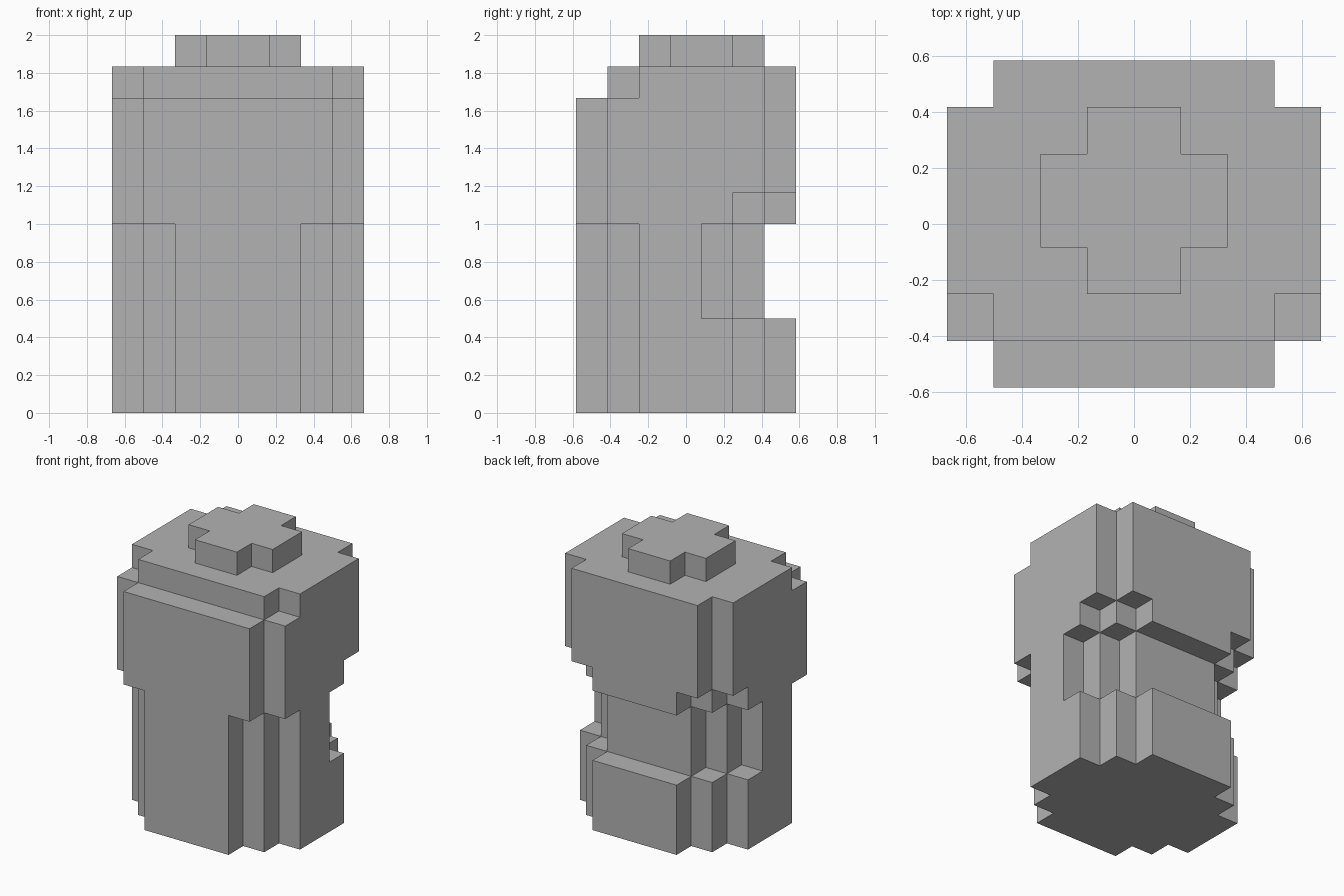
import bpy
import bmesh

U = 1 / 6  # one block

cube = bpy.data.objects.get("Cube")
if cube:
    bpy.data.objects.remove(cube, do_unlink=True)

grey = bpy.data.materials.new("plain_grey")
grey.use_nodes = True
colour = (0.45, 0.45, 0.45, 1)
grey.diffuse_color = colour
grey.node_tree.nodes["Principled BSDF"].inputs["Base Color"].default_value = colour


def stepped_outline(tiers):
    """Mirrored outline from (half width, front, back) tiers, narrow to wide."""
    right = []
    for i, (w, front, back) in enumerate(tiers):
        right.append((w, front))
        if i + 1 < len(tiers):
            right.append((w, tiers[i + 1][1]))
    for i in reversed(range(len(tiers))):
        w, front, back = tiers[i]
        if i + 1 < len(tiers):
            right.append((w, tiers[i + 1][2]))
        right.append((w, back))
    return right + [(-x, y) for x, y in reversed(right)]


def add_section(name, bottom, top, tiers):
    """Extrude a stepped outline between two heights, in blocks."""
    bm = bmesh.new()
    verts = [bm.verts.new((x * U, y * U, bottom * U))
             for x, y in stepped_outline(tiers)]
    base = bm.faces.new(verts)
    side = bmesh.ops.extrude_face_region(bm, geom=[base], use_keep_orig=True)
    raised = [g for g in side["geom"] if isinstance(g, bmesh.types.BMVert)]
    bmesh.ops.translate(bm, verts=raised, vec=(0, 0, (top - bottom) * U))
    bmesh.ops.recalc_face_normals(bm, faces=bm.faces)
    mesh = bpy.data.meshes.new(name)
    bm.to_mesh(mesh)
    bm.free()
    mesh.materials.append(grey)
    obj = bpy.data.objects.new(name, mesh)
    bpy.context.collection.objects.link(obj)
    return obj


# Lower body and the recessed waist behind it
add_section("lower_body", 0, 3, [(2, -3.5, 3.5), (3, -2.5, 2.5), (4, -1.5, 1.5)])
add_section("waist", 3, 6, [(2, -3.5, 2.5), (3, -2.5, 1.5), (4, -1.5, 0.5)])

# Upper body: a rim stepped in at the back, then the full block
add_section("upper_rim", 6, 7, [(2, -3.5, 3.5), (3, -3.5, 2.5), (4, -2.5, 1.5)])
add_section("upper_body", 7, 10, [(3, -3.5, 3.5), (4, -2.5, 2.5)])

# Set-back shoulder and the cross-shaped cap
add_section("shoulder", 10, 11, [(3, -2.5, 3.5), (4, -1.5, 2.5)])
add_section("cap", 11, 12, [(1, -1.5, 2.5), (2, -0.5, 1.5)])
